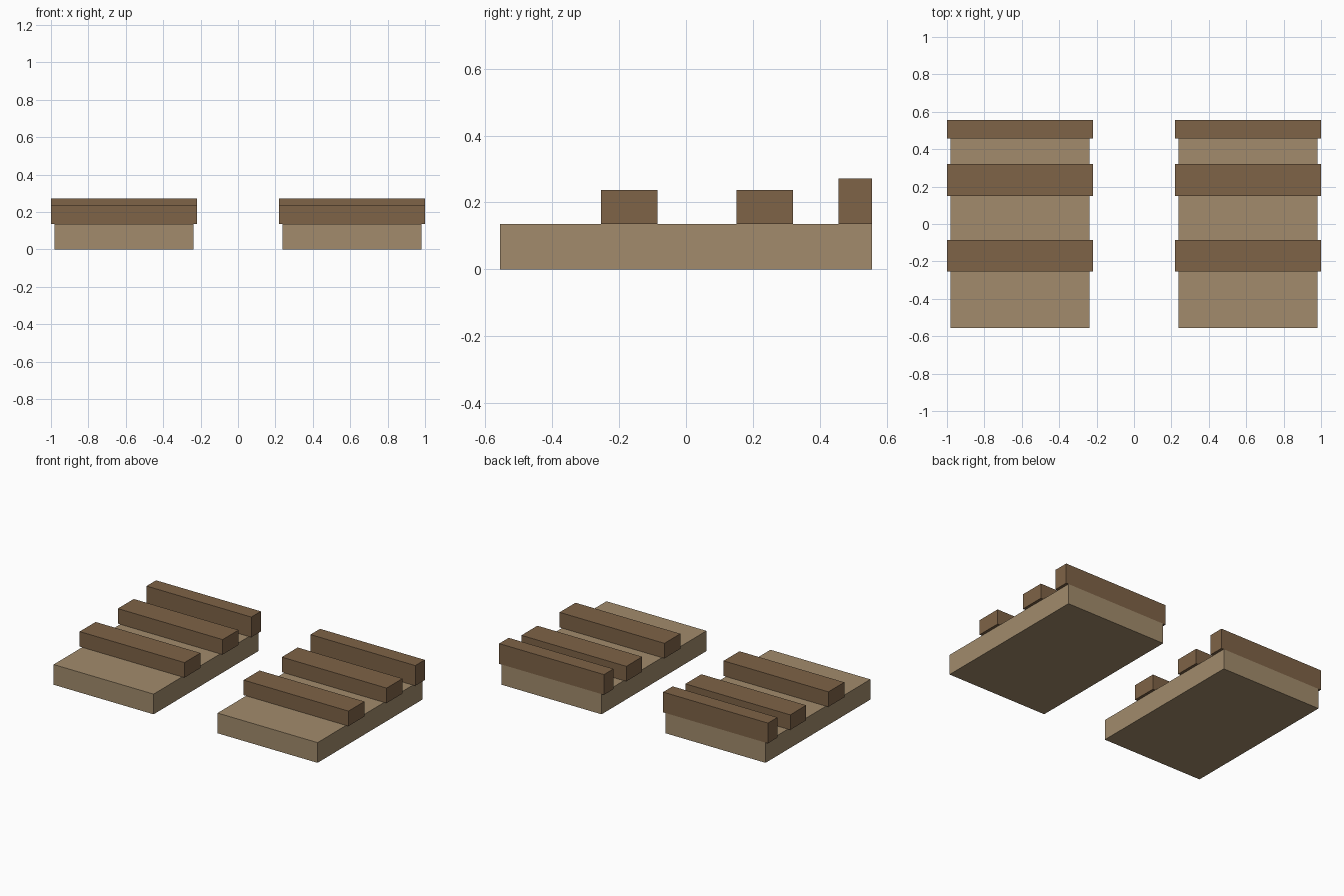
import bpy

if "Cube" in bpy.data.objects:
    bpy.data.objects.remove(bpy.data.objects["Cube"])


def material(name, rgb):
    mat = bpy.data.materials.new(name)
    mat.diffuse_color = (*rgb, 1)
    mat.use_nodes = True
    mat.node_tree.nodes["Principled BSDF"].inputs["Base Color"].default_value = mat.diffuse_color
    return mat


def box(name, x, y, z, mat):
    """Box from (min, max) ranges on each axis."""
    bpy.ops.mesh.primitive_cube_add(size=1, location=[sum(r) / 2 for r in (x, y, z)])
    ob = bpy.context.object
    ob.name = name
    ob.scale = [r[1] - r[0] for r in (x, y, z)]
    bpy.ops.object.transform_apply(location=False, rotation=False, scale=True)
    ob.data.materials.append(mat)
    return ob


light = material("light_wood", (0.36, 0.26, 0.15))
dark = material("dark_wood", (0.21, 0.125, 0.063))

BASE_TOP = 0.136
CENTRE = 0.61      # distance of each platform from the middle
HALF_BASE, HALF_BAR = 0.372, 0.39

for side, s in (("left", -1), ("right", 1)):
    base_x = (s * CENTRE - HALF_BASE, s * CENTRE + HALF_BASE)
    bar_x = (s * CENTRE - HALF_BAR, s * CENTRE + HALF_BAR)

    # Platform slab
    box(f"{side}_base", base_x, (-0.557, 0.557), (0, BASE_TOP), light)

    # Two low cross bars and a taller stop at the back edge
    for part, y, top in (("front_bar", (-0.254, -0.085), 0.237),
                         ("middle_bar", (0.151, 0.32), 0.237),
                         ("back_stop", (0.456, 0.557), 0.272)):
        box(f"{side}_{part}", bar_x, y, (BASE_TOP, top), dark)
